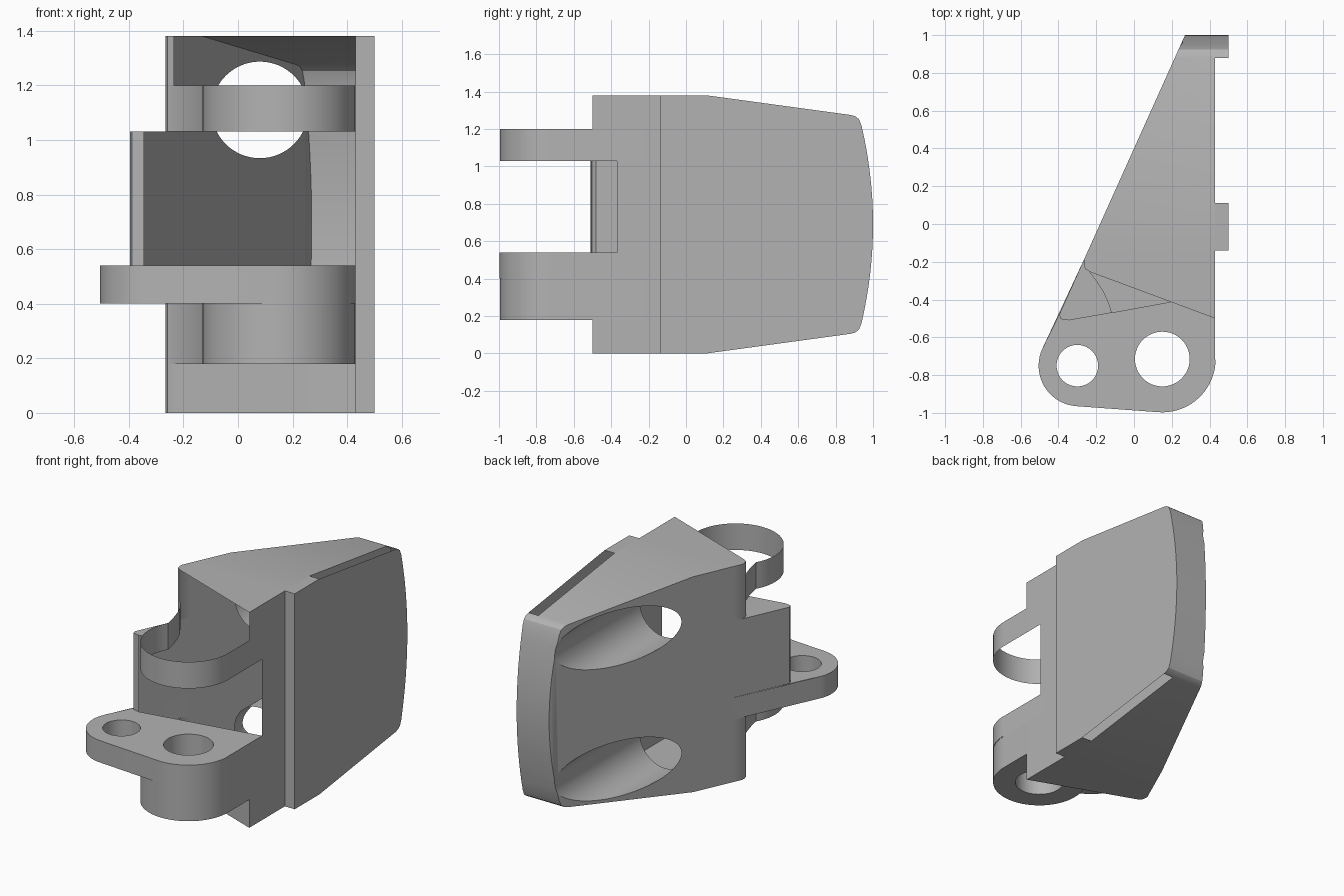
import bpy, bmesh, math

if "Cube" in bpy.data.objects:
    bpy.data.objects.remove(bpy.data.objects["Cube"], do_unlink=True)

grey = bpy.data.materials.new("plain_grey")
grey.use_nodes = True
grey.diffuse_color = (0.45, 0.45, 0.45, 1)
grey.node_tree.nodes["Principled BSDF"].inputs["Base Color"].default_value = (0.45, 0.45, 0.45, 1)

H = 1.38          # full height
RIGHT = 0.43      # flat side of the body
SPLIT = -0.14     # where the front walls join the rear body


def slant(y):
    """x of the slanted wall at a given y."""
    return -0.18 + 0.45 * y


def arc(cx, cy, r, a0, a1, n=20):
    return [(cx + r * math.cos(math.radians(a0 + (a1 - a0) * i / n)),
             cy + r * math.sin(math.radians(a0 + (a1 - a0) * i / n))) for i in range(n + 1)]


def finish(name, bm):
    bmesh.ops.recalc_face_normals(bm, faces=bm.faces[:])
    mesh = bpy.data.meshes.new(name)
    bm.to_mesh(mesh)
    bm.free()
    mesh.materials.append(grey)
    ob = bpy.data.objects.new(name, mesh)
    bpy.context.scene.collection.objects.link(ob)
    return ob


def smooth(ob):
    bpy.ops.object.select_all(action='DESELECT')
    ob.select_set(True)
    bpy.context.view_layer.objects.active = ob
    bpy.ops.object.shade_smooth_by_angle(angle=math.radians(28))


def wall(bm, path, z0, z1, closed=False):
    """Vertical strip of quads along an xy path."""
    lo = [bm.verts.new((x, y, z0)) for x, y in path]
    hi = [bm.verts.new((x, y, z1)) for x, y in path]
    n = len(path)
    for i in range(n if closed else n - 1):
        j = (i + 1) % n
        bm.faces.new((lo[i], lo[j], hi[j], hi[i]))


def cap(bm, loops, z):
    """Flat face at height z; loops after the first are holes."""
    edges = []
    for loop in loops:
        vs = [bm.verts.new((x, y, z)) for x, y in loop]
        edges += [bm.edges.new((vs[i], vs[(i + 1) % len(vs)])) for i in range(len(vs))]
    bmesh.ops.triangle_fill(bm, edges=edges, use_beauty=True, use_dissolve=False, normal=(0, 0, 1))


def prism(name, profile, left, right):
    """Side profile (y, z) extruded in x between two limits."""
    bm = bmesh.new()
    a = [bm.verts.new((left(y), y, z)) for y, z in profile]
    b = [bm.verts.new((right, y, z)) for y, z in profile]
    bm.faces.new(a)
    bm.faces.new(b)
    for i in range(len(a)):
        j = (i + 1) % len(a)
        bm.faces.new((a[i], a[j], b[j], b[i]))
    return finish(name, bm)


def drop_faces(ob, rule):
    bm = bmesh.new()
    bm.from_mesh(ob.data)
    bad = [f for f in bm.faces if rule(f.calc_center_median(), f.normal)]
    bmesh.ops.delete(bm, geom=bad, context='FACES')
    bm.to_mesh(ob.data)
    bm.free()


# Side profile: flat top, taper, rounded corner, bulging back; mirrored in z
upper = [(SPLIT, H), (0.11, H), (0.88, 1.275), (0.905, 1.268), (0.925, 1.252), (0.938, 1.22)]
bulge = [(1 - 0.062 * (t / 8) ** 2, H / 2 + 0.53 * t / 8) for t in range(7, -8, -1)]
profile = upper + bulge + [(y, H - z) for y, z in reversed(upper)]

# Rear body with two round tunnels
body = prism("rear_body", profile, slant, RIGHT)
for i, z in enumerate((0.27, 1.11)):
    bpy.ops.mesh.primitive_cylinder_add(vertices=64, radius=0.177, depth=1.4,
                                        location=(0.08, 0.8, z), rotation=(math.pi / 2, 0, 0))
    cutter = bpy.context.object
    cutter.name = "tunnel_cutter_%d" % i
    cutter.hide_render = True
    mod = body.modifiers.new("tunnel", 'BOOLEAN')
    mod.object = cutter
    mod.operation = 'DIFFERENCE'
    mod.solver = 'EXACT'
bpy.context.view_layer.update()
cut = bpy.data.meshes.new_from_object(body.evaluated_get(bpy.context.evaluated_depsgraph_get()))
body.modifiers.clear()
body.data = cut
for ob in [o for o in bpy.data.objects if o.name.startswith("tunnel_cutter")]:
    bpy.data.objects.remove(ob, do_unlink=True)
drop_faces(body, lambda c, n: abs(n.y) > 0.99 and c.y < 0.13)
smooth(body)

# Side plate, open along its tapered edges
plate = prism("side_plate", profile, lambda y: RIGHT, 0.5)
drop_faces(plate, lambda c, n: n.x < -0.9 or (abs(n.z) > 0.9 and 0.12 < c.y < 0.88))
smooth(plate)

# Plan outlines of the front half
start = (slant(SPLIT), SPLIT)
end = (RIGHT, SPLIT)
corner = [(slant(-0.19), -0.19), (-0.266, -0.215), (-0.258, -0.238), (-0.235, -0.253)]
mid_corner = [(slant(-0.45), -0.45), (-0.396, -0.48), (-0.388, -0.503), (-0.345, -0.51)]
sweep = [(-0.195, -0.305), (-0.16, -0.36), (-0.135, -0.415), (-0.117, -0.47), (-0.104, -0.52)]
lug_arc = arc(0.15, -0.715, 0.28, 150, 360, 40)
ear_arc = arc(-0.29, -0.75, 0.215, 156, 266)
nose_arc = arc(0.15, -0.715, 0.282, 266, 360)
nose_arc[-1] = (RIGHT, -0.715)
lug = [start] + corner + sweep + lug_arc + [end]
flange = [start] + ear_arc + nose_arc + [end]
big_hole = arc(0.15, -0.715, 0.145, 0, 360, 48)[:-1]
small_hole = arc(-0.3, -0.75, 0.11, 0, 360, 40)[:-1]

# Front body: lower block, open middle and open top
bm = bmesh.new()
wall(bm, [start] + corner + [(RIGHT, -0.5), end], 0, 0.18)
wall(bm, [start] + mid_corner, 0.54, 1.03)
wall(bm, [(RIGHT, -0.37), end], 0.54, 1.03)
wall(bm, [start] + corner, 1.2, H)
wall(bm, [(RIGHT, -0.5), end], 1.2, H)
for z in (0, H):
    cap(bm, [[start] + corner + [(RIGHT, -0.5), end]], z)
cap(bm, [corner + sweep[:4] + mid_corner[::-1]], 1.03)
smooth(finish("front_body", bm))

# Upper lug: a bare hoop
bm = bmesh.new()
wall(bm, lug, 1.03, 1.2)
smooth(finish("upper_lug", bm))

# Lower lug with its pin hole
bm = bmesh.new()
wall(bm, lug, 0.18, 0.4)
wall(bm, big_hole, 0.18, 0.54, True)
cap(bm, [[corner[-1]] + sweep + lug_arc + [(RIGHT, -0.5)], big_hole], 0.18)
smooth(finish("lower_lug", bm))

# Two-hole flange on top of the lower lug
bm = bmesh.new()
wall(bm, flange, 0.4, 0.54)
wall(bm, small_hole, 0.4, 0.54, True)
cap(bm, [mid_corner[::-1] + ear_arc + nose_arc + [(RIGHT, -0.37)], big_hole, small_hole], 0.54)
lug_edge = [p for p in lug_arc if p[0] < 0.1 and p[1] > -0.98]
cap(bm, [ear_arc + [nose_arc[0]] + lug_edge[::-1] + sweep[::-1] + corner[::-1], small_hole], 0.4)
smooth(finish("lower_flange", bm))
